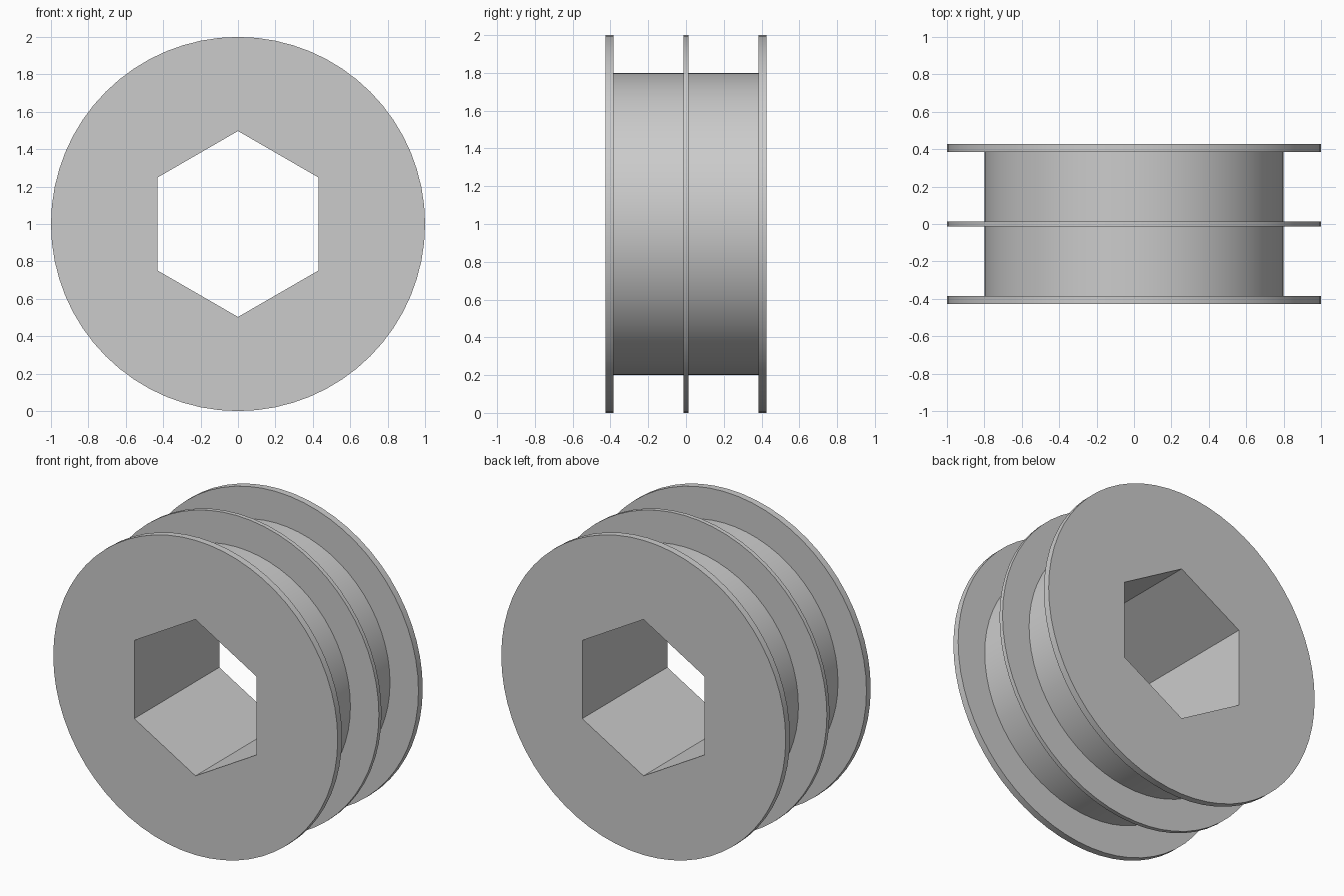
import bpy
import bmesh
from math import pi, sin, cos, radians

default_cube = bpy.data.objects.get("Cube")
if default_cube:
    bpy.data.objects.remove(default_cube, do_unlink=True)

SIDES = 64
RIM, DRUM, BORE = 1.0, 0.8, 0.497
OUTER, INNER, MID = 0.427, 0.384, 0.0135

grey = bpy.data.materials.new("light grey")
grey.use_nodes = True
grey.diffuse_color = (0.6, 0.6, 0.6, 1)
grey.node_tree.nodes["Principled BSDF"].inputs["Base Color"].default_value = (0.6, 0.6, 0.6, 1)


def lathe(name, profile, sides):
    """Turn a (radius, y) profile around the horizontal axis and cap both ends."""
    bm = bmesh.new()
    rings = [[bm.verts.new((r * sin(2 * pi * i / sides), y, 1 + r * cos(2 * pi * i / sides)))
              for i in range(sides)] for r, y in profile]
    for a, b in zip(rings, rings[1:]):
        for i in range(sides):
            j = (i + 1) % sides
            bm.faces.new((a[i], a[j], b[j], b[i]))
    bm.faces.new(rings[0])
    bm.faces.new(rings[-1])
    bmesh.ops.recalc_face_normals(bm, faces=bm.faces)
    mesh = bpy.data.meshes.new(name)
    bm.to_mesh(mesh)
    bm.free()
    mesh.materials.append(grey)
    obj = bpy.data.objects.new(name, mesh)
    bpy.context.collection.objects.link(obj)
    return obj


# Spool: two end flanges and a thin middle flange on a drum
half = [(RIM, -OUTER), (RIM, -INNER), (DRUM, -INNER), (DRUM, -MID), (RIM, -MID)]
spool = lathe("spool", half + [(r, -y) for r, y in reversed(half)], SIDES)

# Hexagonal bore through the whole spool
cutter = lathe("bore_cutter", [(BORE, -1), (BORE, 1)], 6)
cutter.hide_render = True
cut = spool.modifiers.new("hexagonal bore", 'BOOLEAN')
cut.operation = 'DIFFERENCE'
cut.solver = 'EXACT'
cut.object = cutter

bpy.ops.object.select_all(action='DESELECT')
spool.select_set(True)
bpy.context.view_layer.objects.active = spool
bpy.ops.object.modifier_apply(modifier=cut.name)
bpy.data.objects.remove(cutter, do_unlink=True)
bpy.ops.object.shade_smooth_by_angle(angle=radians(30))
